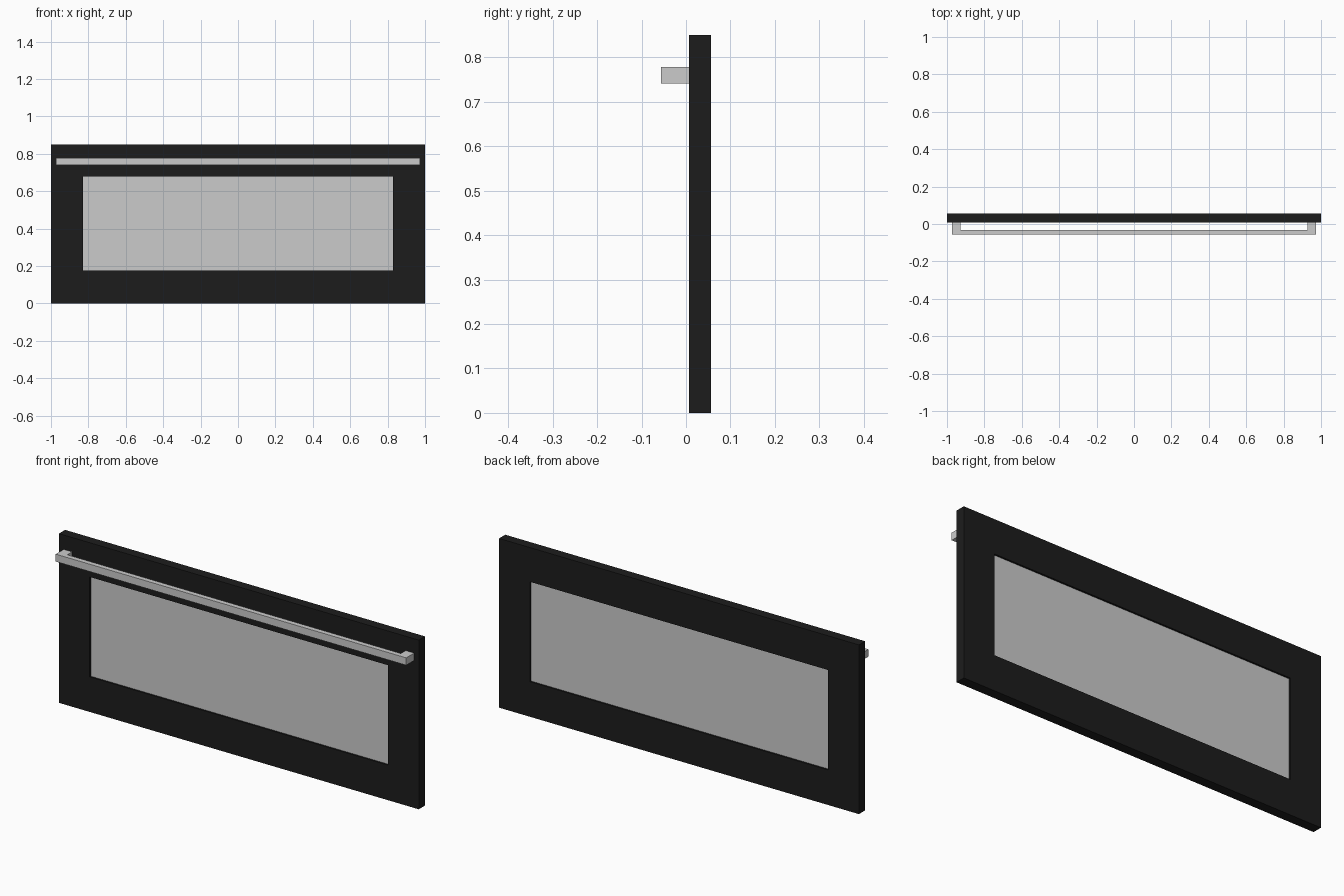
import bpy, bmesh

if "Cube" in bpy.data.objects:
    bpy.data.objects.remove(bpy.data.objects["Cube"])


def make_object(name, bm, material=None):
    bmesh.ops.recalc_face_normals(bm, faces=bm.faces)
    mesh = bpy.data.meshes.new(name)
    bm.to_mesh(mesh)
    bm.free()
    obj = bpy.data.objects.new(name, mesh)
    bpy.context.collection.objects.link(obj)
    if material:
        mesh.materials.append(material)
    return obj


def extrude(bm, faces, offset):
    """Extrude flat faces into a closed solid."""
    geom = bmesh.ops.extrude_face_region(bm, geom=faces, use_keep_orig=True)["geom"]
    verts = [g for g in geom if isinstance(g, bmesh.types.BMVert)]
    bmesh.ops.translate(bm, verts=verts, vec=offset)


def rectangle(bm, x, z0, z1, y):
    return [bm.verts.new(p) for p in ((-x, y, z0), (x, y, z0), (x, y, z1), (-x, y, z1))]


black = bpy.data.materials.new("black_enamel")
black.diffuse_color = (0.012, 0.012, 0.012, 1)
black.use_nodes = True
black.node_tree.nodes["Principled BSDF"].inputs["Base Color"].default_value = black.diffuse_color

FRONT, BACK = 0.007, 0.056
WIN_X, WIN_Z0, WIN_Z1 = 0.829, 0.176, 0.678

# Door frame with a window opening
bm = bmesh.new()
outer = rectangle(bm, 1.0, 0.0, 0.85, FRONT)
inner = rectangle(bm, WIN_X, WIN_Z0, WIN_Z1, FRONT)
ring = [bm.faces.new((outer[i], outer[(i + 1) % 4], inner[(i + 1) % 4], inner[i]))
        for i in range(4)]
extrude(bm, ring, (0, BACK - FRONT, 0))
make_object("door_frame", bm, black)

# Window pane, slightly recessed on both sides
bm = bmesh.new()
pane = bm.faces.new(rectangle(bm, WIN_X, WIN_Z0, WIN_Z1, FRONT + 0.009))
extrude(bm, [pane], (0, BACK - FRONT - 0.018, 0))
make_object("window_pane", bm)

# U-shaped handle: bar and two standoffs as one bracket outline
bm = bmesh.new()
half = [(0.927, -0.031), (0.927, FRONT), (0.974, FRONT), (0.974, -0.056)]
outline = half + [(-x, y) for x, y in reversed(half)]
profile = bm.faces.new([bm.verts.new((x, y, 0.741)) for x, y in outline])
extrude(bm, [profile], (0, 0, 0.037))
make_object("handle", bm)
